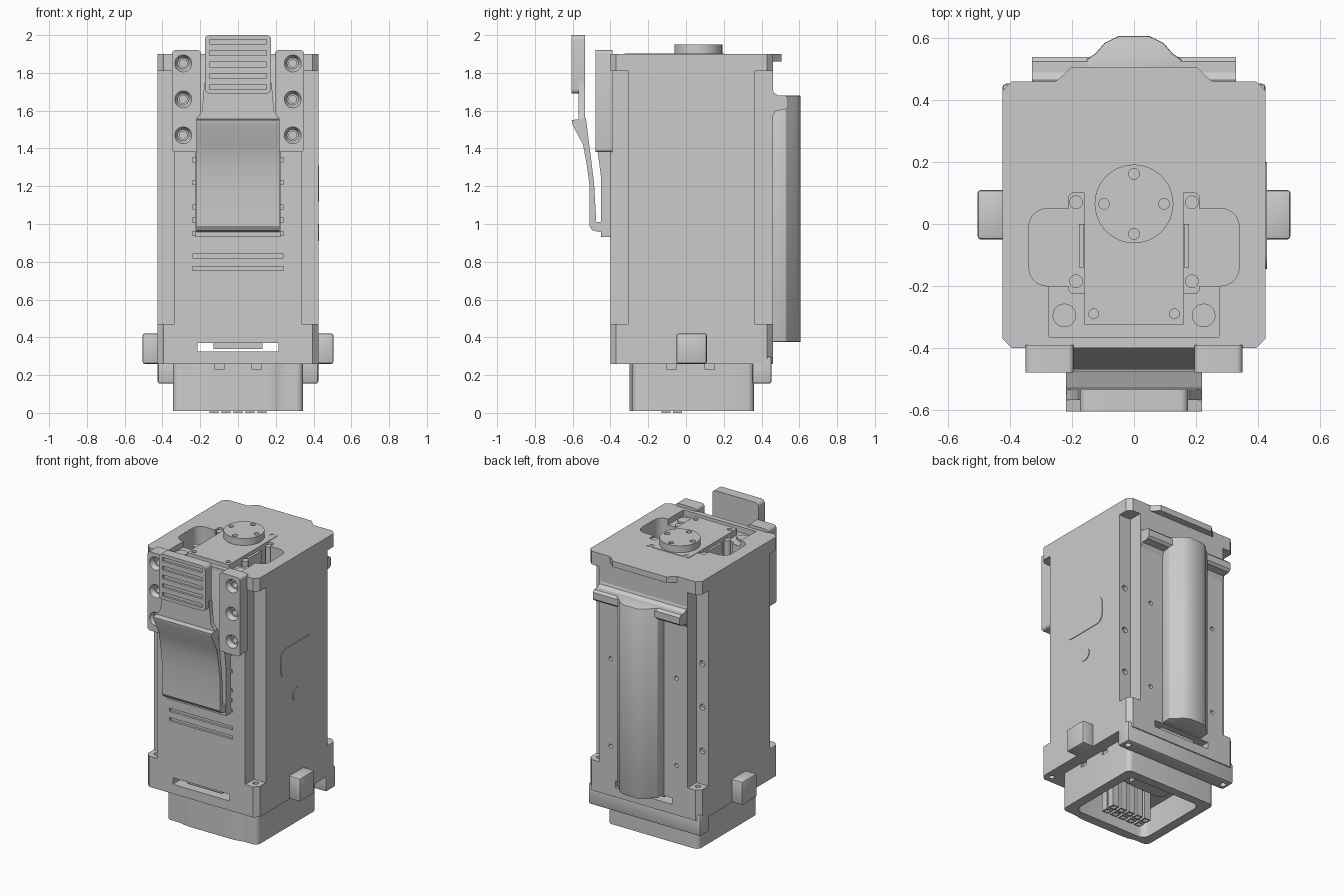
import bpy, bmesh, math
from mathutils import Matrix, Vector

old = bpy.data.objects.get("Cube")
if old:
    bpy.data.objects.remove(old, do_unlink=True)

grey = bpy.data.materials.new("neutral grey")
grey.use_nodes = True
grey.diffuse_color = (0.6, 0.6, 0.6, 1)
grey.node_tree.nodes["Principled BSDF"].inputs["Base Color"].default_value = (0.6, 0.6, 0.6, 1)
parts = []


def finish(name, bm):
    bmesh.ops.recalc_face_normals(bm, faces=bm.faces)
    mesh = bpy.data.meshes.new(name)
    bm.to_mesh(mesh)
    bm.free()
    mesh.materials.append(grey)
    ob = bpy.data.objects.new(name, mesh)
    bpy.context.collection.objects.link(ob)
    parts.append(ob)
    return ob


def prism(name, pts, axis, lo, hi, r=0, soft=0):
    """Extrude an outline along an axis; r rounds its long edges, soft rounds every edge."""
    place = {"x": lambda a, b, t: (t, a, b), "y": lambda a, b, t: (a, t, b),
             "z": lambda a, b, t: (a, b, t)}[axis]
    bm = bmesh.new()
    face = bm.faces.new([bm.verts.new(place(a, b, lo)) for a, b in pts])
    new = bmesh.ops.extrude_face_region(bm, geom=[face])["geom"]
    shift = Vector(place(0, 0, hi - lo))
    bmesh.ops.translate(bm, verts=[v for v in new if isinstance(v, bmesh.types.BMVert)], vec=shift)
    bmesh.ops.recalc_face_normals(bm, faces=bm.faces)
    k = "xyz".index(axis)
    if r:
        long = [e for e in bm.edges if abs(e.verts[0].co[k] - e.verts[1].co[k]) > 1e-4]
        bmesh.ops.bevel(bm, geom=long, offset=r, segments=5, profile=0.5, affect="EDGES")
    if soft:
        edges = [e for e in bm.edges if e.calc_face_angle(0) > 0.5]
        bmesh.ops.bevel(bm, geom=edges, offset=soft, segments=2, profile=0.5, affect="EDGES")
    return finish(name, bm)


def box(name, x0, x1, y0, y1, z0, z1, axis="z", r=0, soft=0):
    (a0, a1), (b0, b1), (lo, hi) = {
        "x": ((y0, y1), (z0, z1), (x0, x1)), "y": ((x0, x1), (z0, z1), (y0, y1)),
        "z": ((x0, x1), (y0, y1), (z0, z1))}[axis]
    return prism(name, [(a0, b0), (a1, b0), (a1, b1), (a0, b1)], axis, lo, hi, r, soft)


def cyl(name, centre, radius, depth, axis="z", radius2=None, n=32):
    turn = {"x": Matrix.Rotation(math.pi / 2, 4, "Y"), "y": Matrix.Rotation(math.pi / 2, 4, "X"),
            "z": Matrix.Identity(4)}[axis]
    bm = bmesh.new()
    bmesh.ops.create_cone(bm, cap_ends=True, segments=n, radius1=radius,
                          radius2=radius if radius2 is None else radius2, depth=depth,
                          matrix=Matrix.Translation(centre) @ turn)
    return finish(name, bm)


def cut(target, *cutters):
    for c in cutters:
        mod = target.modifiers.new("cut", "BOOLEAN")
        mod.operation, mod.solver, mod.object = "DIFFERENCE", "EXACT", c
        with bpy.context.temp_override(object=target, active_object=target):
            bpy.ops.object.modifier_apply(modifier=mod.name)
        parts.remove(c)
        bpy.data.objects.remove(c, do_unlink=True)


def mirrored(half):
    return half + [(-a, b) for a, b in reversed(half)]


# Main body with chamfered corners
body = prism("body", mirrored([(0.395, -0.4), (0.425, -0.37), (0.425, 0.43), (0.395, 0.46)]),
             "z", 0.26, 1.9)
cut(body, box("slot", -0.215, 0.215, -1, 1, 0.325, 0.37))
for s in (-1, 1):
    def side_box(a, b, *rest, **kw):
        return box("cutter", min(s * a, s * b), max(s * a, s * b), *rest, **kw)
    # Corner grooves and their screw holes
    cut(body, side_box(0.335, 0.6, -0.6, -0.305, 0.47, 1.81),
        side_box(0.335, 0.6, 0.365, 0.6, 0.47, 1.81))
    for z in (0.7, 1.0, 1.3):
        cut(body, cyl("hole", (s * 0.38, 0.37, z), 0.02, 0.06, "y", n=16))
    for z in (0.6, 1.2):
        cut(body, cyl("hole", (s * 0.25, 0.46, z), 0.014, 0.06, "y", n=16))
    for y in (-0.345, 0.405):
        cut(body, cyl("hole", (s * 0.375, y, 0.47), 0.018, 0.06, n=16))
    cut(body, cyl("hole", (s * 0.375, -0.35, 0.26), 0.018, 0.06, n=16))
    # Top pockets beside the central plate
    cut(body, side_box(0.15, 0.34, -0.2, 0.05, 1.72, 2, r=0.06),
        side_box(0.15, 0.21, -0.225, 0.1, 1.72, 2, r=0.015))
cut(body, box("recess", -0.275, 0.275, -0.365, -0.2, 1.86, 2))
# Horizontal grooves on the front
for z in (0.765, 0.83, 0.95, 1.02, 1.09, 1.22, 1.34):
    cut(body, box("groove", -0.24, 0.24, -0.5, -0.385, z - 0.011, z + 0.011))
box("slot_block", -0.13, 0.13, -0.36, 0.42, 0.338, 0.375)

# Top plate, round drive knob and pegs
plate = box("top_plate", -0.16, 0.16, -0.325, 0.2, 1.72, 1.903)
for x in (-0.13, 0.13):
    for y in (-0.29, 0.185):
        cut(plate, cyl("hole", (x, y, 1.9), 0.016, 0.06, n=16))
knob = cyl("drive_knob", (0, 0.065, 1.92), 0.127, 0.06, n=48)
for dx, dy in ((0.097, 0), (-0.097, 0), (0, 0.097), (0, -0.097)):
    cut(knob, cyl("hole", (dx, 0.065 + dy, 1.95), 0.017, 0.05, n=16))
for s in (-1, 1):
    for y in (-0.185, 0.07):
        cyl("pocket_peg", (s * 0.187, y, 1.8), 0.022, 0.18, n=20)
    cyl("recess_disc", (s * 0.225, -0.295, 1.862), 0.038, 0.02, n=24)
    box("pocket_rail", s * 0.17 - 0.008, s * 0.17 + 0.008, -0.14, 0, 1.72, 1.88)

# Lip along the rear top edge
prism("rear_lip", mirrored([(0.255, 0.44), (0.255, 0.46), (0.235, 0.475), (0.205, 0.505)]),
      "z", 1.86, 1.9)

# Rear spine with a cross bar at its top
prism("rear_spine", mirrored([(0.155, 0.44), (0.155, 0.53), (0.125, 0.55), (0.095, 0.585), (0.05, 0.607)]),
      "z", 0.375, 1.68, soft=0.006)
prism("rear_cross_bar", [(0.44, 1.57), (0.46, 1.57), (0.475, 1.6), (0.525, 1.605), (0.54, 1.62),
                         (0.54, 1.665), (0.525, 1.68), (0.49, 1.68), (0.465, 1.695), (0.455, 1.73),
                         (0.44, 1.73)], "x", -0.33, 0.33)

# Lower skirt at the rear and side tabs
skirt = box("rear_skirt", -0.425, 0.425, 0.35, 0.453, 0.155, 0.3, soft=0.012)
for s in (-1, 1):
    cut(skirt, cyl("hole", (s * 0.385, 0.402, 0.155), 0.02, 0.06, n=16))
    box("side_tab", s * 0.455 - 0.05, s * 0.455 + 0.05, -0.05, 0.11, 0.26, 0.42, soft=0.01)

# Connector housing underneath, open at the bottom
housing = prism("connector_housing", mirrored([(0.19, -0.3), (0.225, -0.285), (0.345, -0.285), (0.345, 0.36)]),
                "z", 0.01, 0.27, r=0.035)
cut(housing, box("cavity", -0.28, 0.28, -0.235, 0.3, -0.1, 0.2, r=0.05))
for a in (-0.1, 0.1):
    cut(housing, box("notch", a - 0.025, a + 0.025, -0.5, -0.275, 0.23, 0.262),
        box("notch", 0.33, 0.5, a, a + 0.05, 0.23, 0.262),
        box("notch", -0.5, -0.33, a, a + 0.05, 0.23, 0.262))
for i in range(5):
    for y in (-0.105, -0.045):
        x = (i - 2) * 0.064
        pin = box("contact_socket", x - 0.024, x + 0.024, y - 0.024, y + 0.024, 0, 0.22)
        cut(pin, box("socket_hole", x - 0.015, x + 0.015, y - 0.015, y + 0.015, -0.05, 0.05))
box("connector_key", -0.14, 0.14, 0.1, 0.22, 0.1, 0.22, r=0.04)

# Outlined panel and button on one side
box("side_panel", 0.42, 0.429, -0.145, 0.2, 1.12, 1.31, axis="x", r=0.05)
cyl("side_button", (0.4245, 0.03, 0.955), 0.045, 0.009, "x")

# Front clip bracket with two screw plates
prism("clip_bracket", [(-0.39, 0.93), (-0.45, 0.93), (-0.45, 1.25), (-0.47, 1.4), (-0.47, 1.45),
                       (-0.4, 1.88), (-0.39, 1.88)], "x", -0.225, 0.225)
for s in (-1, 1):
    wing = box("clip_screw_plate", min(s * 0.195, s * 0.35), max(s * 0.195, s * 0.35),
               -0.48, -0.39, 1.38, 1.92, axis="y", r=0.018)
    for z in (1.47, 1.66, 1.85):
        cut(wing, cyl("countersink", (s * 0.29, -0.47, z), 0.03, 0.04, "y", radius2=0.05),
            cyl("hole", (s * 0.29, -0.46, z), 0.02, 0.1, "y", n=20))

# Sprung clip lever, neck and ribbed thumb tab
prism("clip_lever", [(-0.605, 1.55), (-0.53, 1.56), (-0.487, 1.22), (-0.475, 1.01), (-0.44, 1.01),
                     (-0.44, 0.955), (-0.495, 0.965), (-0.512, 0.99), (-0.51, 1.2), (-0.525, 1.31),
                     (-0.545, 1.42), (-0.603, 1.53)], "x", -0.22, 0.22)
prism("clip_neck", mirrored([(0.22, 1.5), (0.22, 1.555), (0.19, 1.6), (0.178, 1.75)]),
      "y", -0.568, -0.535)
tab = box("thumb_tab", -0.175, 0.175, -0.605, -0.535, 1.69, 2.0, axis="y", r=0.025)
for i in range(5):
    z = 1.725 + i * 0.06
    cut(tab, box("rib_groove", -0.15, 0.15, -0.7, -0.59, z - 0.013, z + 0.013))

# Smooth shading with crisp edges
bpy.ops.object.select_all(action="DESELECT")
for ob in parts:
    ob.select_set(True)
bpy.context.view_layer.objects.active = body
bpy.ops.object.shade_smooth_by_angle(angle=math.radians(30))
